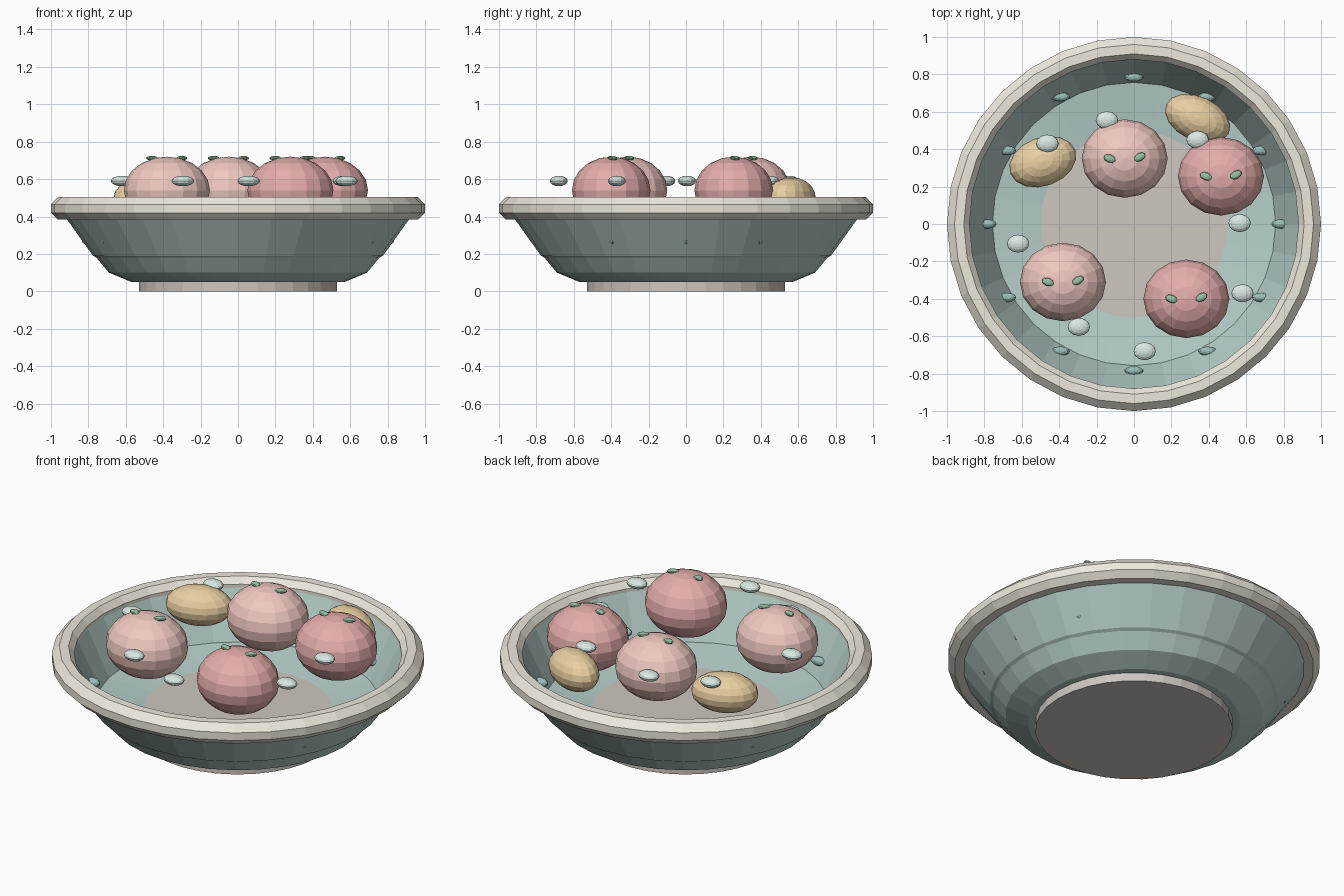
import bpy, bmesh
from math import sin, cos, pi, radians
from mathutils import Matrix, Vector

if "Cube" in bpy.data.objects:
    bpy.data.objects.remove(bpy.data.objects["Cube"])


def material(name, rgb):
    m = bpy.data.materials.new(name)
    m.diffuse_color = (*rgb, 1)
    m.use_nodes = True
    m.node_tree.nodes["Principled BSDF"].inputs["Base Color"].default_value = m.diffuse_color
    return m


TEAL = material("teal_glaze", (0.47, 0.62, 0.59))
CREAM = material("cream", (0.85, 0.81, 0.72))
TAUPE = material("taupe_clay", (0.62, 0.57, 0.53))
RED = material("red_fruit", (0.78, 0.42, 0.41))
PINK = material("pink_fruit", (0.87, 0.58, 0.53))
GOLD = material("gold_fruit", (0.82, 0.63, 0.36))
PEARL = material("pale_bead", (0.70, 0.82, 0.77))
DARK = material("dark_bead", (0.32, 0.52, 0.50))
LEAF = material("leaf_green", (0.32, 0.55, 0.38))


def finish(name, bm, mat):
    bmesh.ops.recalc_face_normals(bm, faces=bm.faces)
    me = bpy.data.meshes.new(name)
    bm.to_mesh(me)
    bm.free()
    me.materials.append(mat)
    ob = bpy.data.objects.new(name, me)
    bpy.context.collection.objects.link(ob)
    return ob


def lathe(name, profile, mat, n=32):
    """Spin a closed (r, z) outline around z."""
    bm = bmesh.new()
    rings = [[bm.verts.new((r * cos(2 * pi * i / n), r * sin(2 * pi * i / n), z))
              for i in range(n)] for r, z in profile]
    for a, b in zip(rings, rings[1:] + rings[:1]):
        for i in range(n):
            j = (i + 1) % n
            bm.faces.new((a[i], a[j], b[j], b[i]))
    return finish(name, bm, mat)


def disc(name, r, z0, z1, mat, n=32):
    bm = bmesh.new()
    bmesh.ops.create_cone(bm, cap_ends=True, segments=n, radius1=r, radius2=r,
                          depth=z1 - z0, matrix=Matrix.Translation((0, 0, (z0 + z1) / 2)))
    return finish(name, bm, mat)


def ellipsoid(name, loc, size, mat, turn=0, seg=16, rings=10):
    bm = bmesh.new()
    bmesh.ops.create_uvsphere(bm, u_segments=seg, v_segments=rings, radius=1)
    ob = finish(name, bm, mat)
    ob.location = loc
    ob.scale = size
    ob.rotation_euler.z = radians(turn)
    return ob


# Bowl: foot, stepped body, inner floor and rolled rim
disc("foot", 0.53, 0, 0.06, TAUPE)
lathe("bowl_body", [(0.48, 0.05), (0.57, 0.05), (0.69, 0.10), (0.757, 0.18), (0.775, 0.19),
                    (0.915, 0.385), (0.94, 0.43), (0.88, 0.45), (0.757, 0.185), (0.48, 0.147)], TEAL)
disc("inner_floor", 0.50, 0.06, 0.152, TAUPE)
lathe("rim", [(1.0, 0.42), (1.0, 0.465), (0.96, 0.505), (0.91, 0.505),
              (0.88, 0.47), (0.88, 0.42), (0.91, 0.385), (0.965, 0.385)], CREAM)

# Round fruits, each with two small leaves
for k, (x, y, mat) in enumerate([(-0.38, -0.31, PINK), (0.28, -0.40, RED),
                                 (-0.05, 0.35, PINK), (0.465, 0.255, RED)]):
    ellipsoid(f"round_fruit_{k}", (x, y, 0.54), (0.23, 0.21, 0.18), mat)
    for s in (-1, 1):
        ellipsoid(f"leaf_{k}_{'left' if s < 0 else 'right'}",
                  (x + s * 0.08, y + 0.004 + s * 0.004, 0.712), (0.034, 0.022, 0.012),
                  LEAF, turn=5 + s * 25, seg=8, rings=6)

# Oval fruits
ellipsoid("oval_fruit_left", (-0.488, 0.333, 0.50), (0.185, 0.13, 0.11), GOLD, 20)
ellipsoid("oval_fruit_right", (0.34, 0.563, 0.50), (0.185, 0.118, 0.11), GOLD, -25)

# Pale beads resting among the fruits
for k, (x, y) in enumerate([(-0.145, 0.555), (-0.463, 0.43), (0.34, 0.45), (0.565, 0.005),
                            (0.58, -0.37), (0.057, -0.68), (-0.295, -0.55), (-0.62, -0.105)]):
    ellipsoid(f"pale_bead_{k}", (x, y, 0.59), (0.06, 0.048, 0.028), PEARL, seg=12, rings=8)

# Dark beads set in the bowl wall
for k in range(12):
    a = k * pi / 6
    ellipsoid(f"wall_bead_{k}", (0.785 * cos(a), 0.785 * sin(a), 0.27),
              (0.05, 0.025, 0.025), DARK, seg=12, rings=8)
